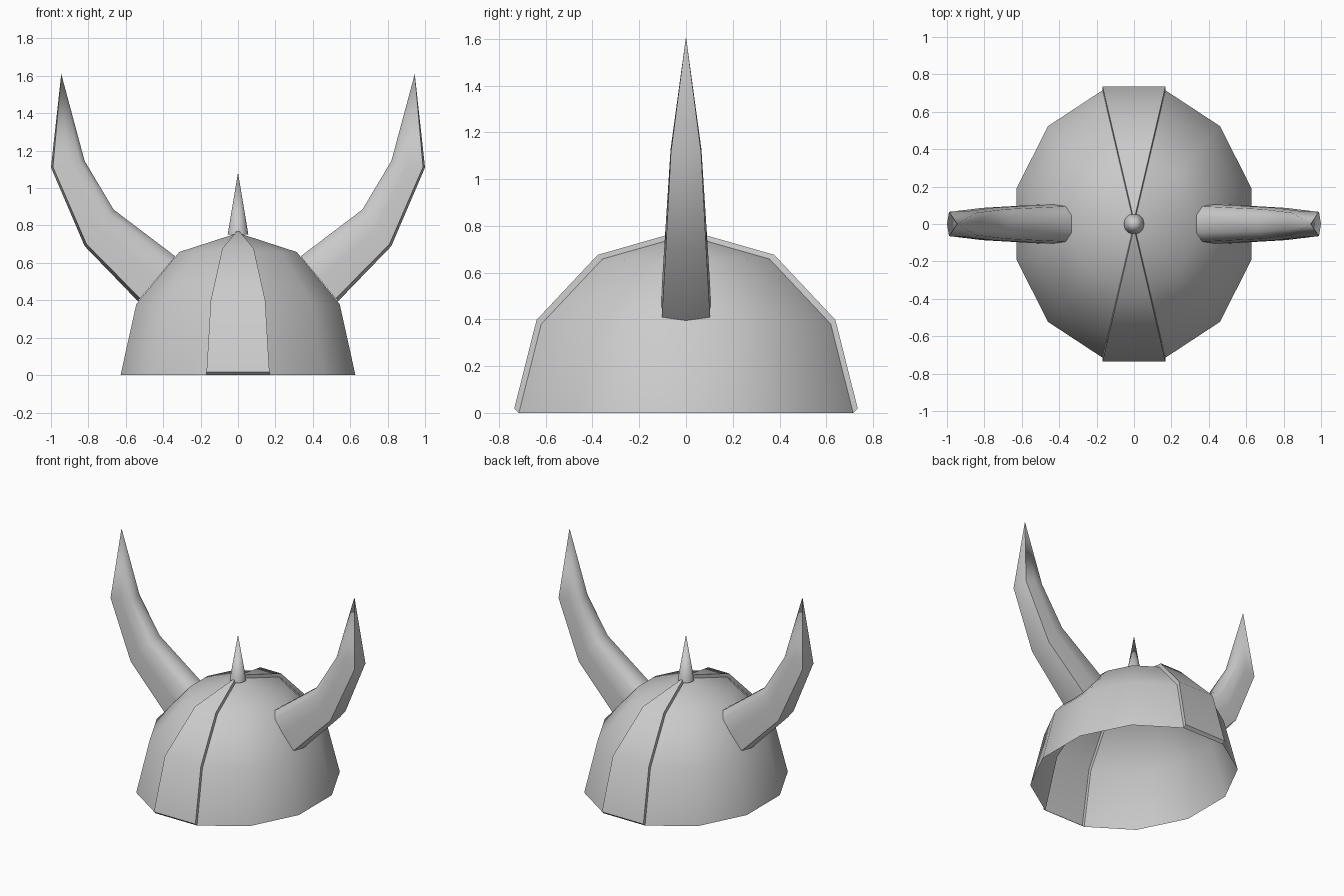
import bpy, bmesh, math
from mathutils import Vector

if "Cube" in bpy.data.objects:
    bpy.data.objects.remove(bpy.data.objects["Cube"])


def finish(name, bm, angle):
    bmesh.ops.recalc_face_normals(bm, faces=bm.faces[:])
    me = bpy.data.meshes.new(name)
    bm.to_mesh(me)
    bm.free()
    ob = bpy.data.objects.new(name, me)
    bpy.context.collection.objects.link(ob)
    bpy.ops.object.select_all(action='DESELECT')
    ob.select_set(True)
    bpy.context.view_layer.objects.active = ob
    bpy.ops.object.shade_smooth_by_angle(angle=math.radians(angle))
    return ob


# Helmet bowl: open 12-sided half ellipsoid with raised front and back bands
RX, RY, H, N = 0.65, 0.74, 0.76, 12
bm = bmesh.new()
rings = []
for lat in (0, 30, 60):
    c, s = math.cos(math.radians(lat)), math.sin(math.radians(lat))
    rings.append([bm.verts.new((RX * c * math.cos(math.radians(15 + 30 * i)),
                                RY * c * math.sin(math.radians(15 + 30 * i)), H * s))
                  for i in range(N)])
apex = bm.verts.new((0, 0, H))
for i in range(N):
    j = (i + 1) % N
    left = [r[i] for r in rings] + [apex]
    right = [r[j] for r in rings] + [apex]
    if i in (2, 8):
        # the band panel is lifted outward and closed with narrow walls
        shift = Vector((0, 0.02 if i == 2 else -0.02, 0.018))
        top = bm.verts.new(apex.co + shift)
        lo = [bm.verts.new(r[i].co + shift) for r in rings] + [top]
        ro = [bm.verts.new(r[j].co + shift) for r in rings] + [top]
        for k in range(3):
            bm.faces.new((left[k], lo[k], lo[k + 1], left[k + 1]))
            bm.faces.new((right[k], right[k + 1], ro[k + 1], ro[k]))
        bm.faces.new((left[0], right[0], ro[0], lo[0]))
        left, right = lo, ro
    for k in range(2):
        bm.faces.new((left[k], right[k], right[k + 1], left[k + 1]))
    bm.faces.new((left[2], right[2], left[3]))
finish("helmet_bowl", bm, 40)

# Top spike
bm = bmesh.new()
bmesh.ops.create_cone(bm, cap_ends=False, segments=12, radius1=0.055, radius2=0, depth=0.33)
bmesh.ops.remove_doubles(bm, verts=bm.verts[:], dist=1e-5)
bmesh.ops.translate(bm, verts=bm.verts[:], vec=(0, 0, 0.918))
finish("top_spike", bm, 60)

# Horns: lofted sections given by outer point, inner point and half width
SECTIONS = [((0.535, 0.395), (0.335, 0.635), 0.105),
            ((0.82, 0.69), (0.665, 0.885), 0.088),
            ((1.0, 1.11), (0.82, 1.145), 0.066)]
SHAPE = [(-1, 0), (-0.88, 0.98), (0, 1), (0.7, 0.9), (1, 0.45),
         (1, -0.45), (0.7, -0.9), (0, -1), (-0.88, -0.98)]


def horn(name, side):
    bm = bmesh.new()
    loops = []
    for outer, inner, w in SECTIONS:
        a, b = Vector(outer), Vector(inner)
        loop = []
        for u, v in SHAPE:
            p = (a + b) / 2 + (b - a) / 2 * u
            loop.append(bm.verts.new((side * p.x, w * v, p.y)))
        loops.append(loop)
    tip = bm.verts.new((side * 0.945, 0, 1.61))
    n = len(SHAPE)
    for i in range(n):
        j = (i + 1) % n
        for l0, l1 in zip(loops, loops[1:]):
            bm.faces.new((l0[i], l0[j], l1[j], l1[i]))
        bm.faces.new((loops[-1][i], loops[-1][j], tip))
    finish(name, bm, 60)


horn("right_horn", 1)
horn("left_horn", -1)
